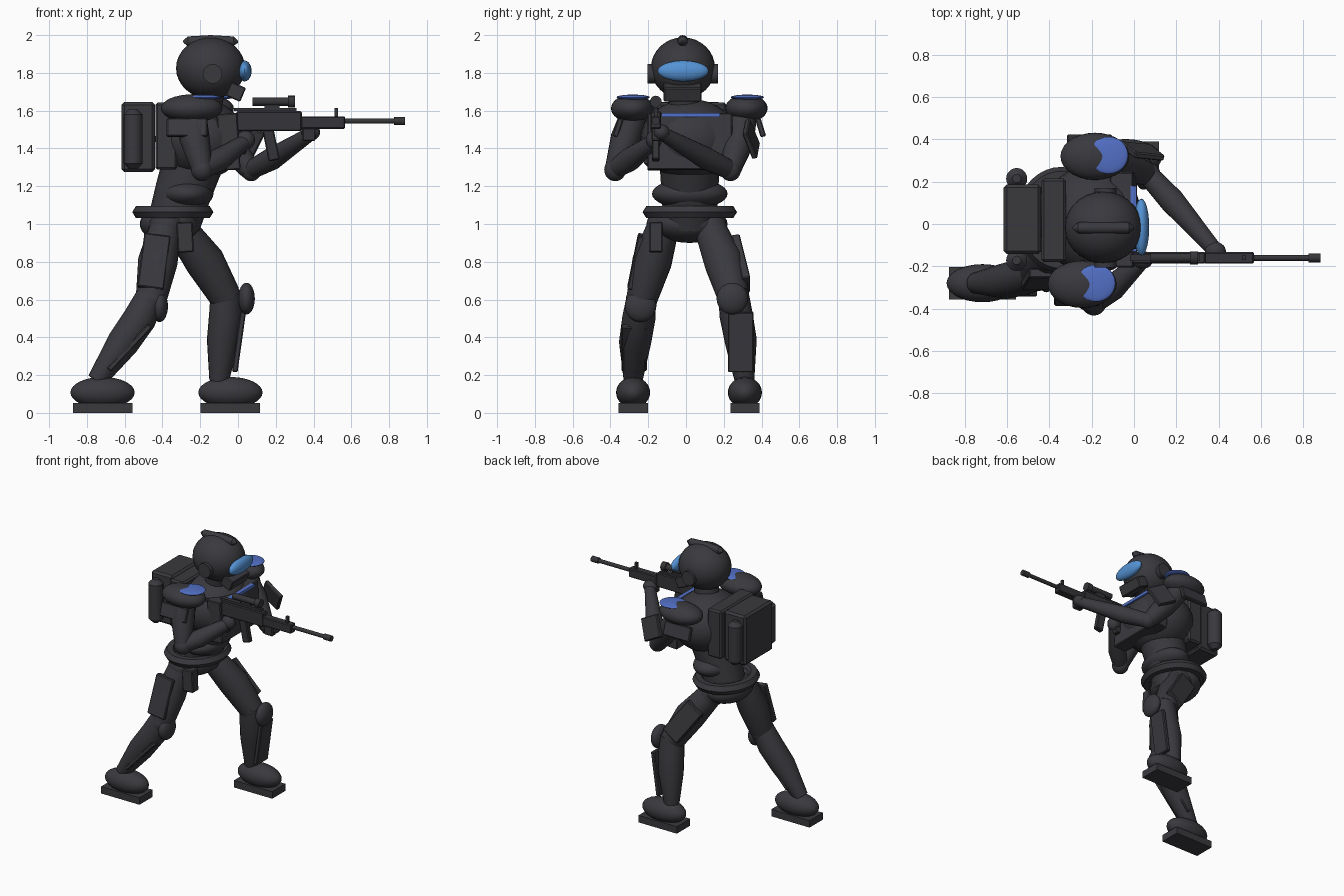
import bpy, bmesh, math
from mathutils import Vector, Matrix, Euler


def material(name, col):
    m = bpy.data.materials.new(name)
    m.diffuse_color = (*col, 1)
    return m


DARK = material("charcoal armour", (0.042, 0.041, 0.048))
GUN = material("gunmetal", (0.036, 0.036, 0.041))
VISOR = material("visor blue", (0.09, 0.29, 0.66))
TRIM = material("trim blue", (0.085, 0.16, 0.56))


def finish(name, bm, mat, smooth=True):
    bmesh.ops.recalc_face_normals(bm, faces=bm.faces)
    me = bpy.data.meshes.new(name)
    bm.to_mesh(me)
    bm.free()
    me.materials.append(mat)
    ob = bpy.data.objects.new(name, me)
    bpy.context.collection.objects.link(ob)
    if smooth:
        bpy.context.view_layer.objects.active = ob
        ob.select_set(True)
        bpy.ops.object.shade_smooth_by_angle(angle=math.radians(35))
        ob.select_set(False)
    return ob


def ball(name, loc, rad, mat=DARK):
    bm = bmesh.new()
    bmesh.ops.create_uvsphere(bm, u_segments=28, v_segments=16, radius=1)
    bm.transform(Matrix.Translation(loc) @ Matrix.Diagonal((*rad, 1)))
    return finish(name, bm, mat)


def box(name, loc, size, rot=(0, 0, 0), mat=DARK, bevel=0.006):
    bm = bmesh.new()
    bmesh.ops.create_cube(bm, size=1)
    bm.transform(Matrix.Diagonal((*size, 1)))
    if bevel:
        bmesh.ops.bevel(bm, geom=bm.edges[:], offset=bevel, segments=1, affect='EDGES')
    bm.transform(Matrix.Translation(loc) @ Euler(rot).to_matrix().to_4x4())
    return finish(name, bm, mat, False)


def limb(name, pts, mat=DARK, n=20):
    """Round tube through (x, y, z, radius) points."""
    bm = bmesh.new()
    P = [Vector(p[:3]) for p in pts]
    rings = []
    for i, p in enumerate(P):
        d = P[min(i + 1, len(P) - 1)] - P[max(i - 1, 0)]
        # fixed reference keeps the rings untwisted
        ref = Vector((0, 1, 0)) if abs(d.normalized().y) < 0.9 else Vector((1, 0, 0))
        u = d.cross(ref).normalized()
        v = d.cross(u).normalized()
        r = pts[i][3]
        rings.append([bm.verts.new(p + r * (u * math.cos(a) + v * math.sin(a)))
                      for a in (2 * math.pi * k / n for k in range(n))])
    for a, b in zip(rings, rings[1:]):
        for k in range(n):
            bm.faces.new((a[k], a[(k + 1) % n], b[(k + 1) % n], b[k]))
    bm.faces.new(rings[0])
    bm.faces.new(rings[-1])
    return finish(name, bm, mat)


def rod(name, a, b, r, mat=GUN):
    return limb(name, [(*a, r), (*b, r)], mat, 16)


# Head
ball("helmet", (-0.145, -0.016, 1.825), (0.183, 0.17, 0.163))
limb("helmet_crest", [(-0.29, -0.018, 1.965, 0.006), (-0.265, -0.018, 1.967, 0.026),
                      (-0.145, -0.018, 1.97, 0.03), (-0.025, -0.018, 1.967, 0.026),
                      (0.0, -0.018, 1.965, 0.006)], n=12)
ball("visor", (0.035, -0.015, 1.81), (0.037, 0.135, 0.055), VISOR)
rod("ear_discs", (-0.135, -0.205, 1.795), (-0.135, 0.17, 1.795), 0.052, DARK)
box("jaw_guard", (-0.012, -0.018, 1.70), (0.085, 0.2, 0.08), (0, 0.4, 0))
rod("neck", (-0.18, 0, 1.56), (-0.15, -0.015, 1.74), 0.085, DARK)

# Torso
ball("chest", (-0.2, 0.02, 1.45), (0.24, 0.26, 0.212))
box("chest_plate", (-0.05, 0.02, 1.435), (0.11, 0.45, 0.3), (0, -0.06, 0))
box("chest_stripe", (-0.002, 0.025, 1.577), (0.028, 0.31, 0.022), mat=TRIM, bevel=0)
limb("abdomen", [(-0.24, 0.02, 1.32, 0.16), (-0.29, 0.02, 1.17, 0.15),
                 (-0.34, 0.02, 1.0, 0.14)])
ball("waist", (-0.27, 0.02, 1.16), (0.14, 0.2, 0.08))
ball("pelvis", (-0.36, 0.02, 1.0), (0.16, 0.2, 0.1))
box("hip_pouch", (-0.28, -0.16, 0.93), (0.085, 0.07, 0.16), (0, -0.05, 0))

# Belt ring with a six-sided section
bm = bmesh.new()
loops = []
for k in range(36):
    a = 2 * math.pi * k / 36
    loops.append([bm.verts.new((-0.345 + (0.175 + 0.04 * math.cos(b)) * math.cos(a),
                                0.02 + (0.21 + 0.04 * math.cos(b)) * math.sin(a),
                                1.063 + 0.037 * math.sin(b)))
                  for b in (2 * math.pi * j / 6 for j in range(6))])
for k in range(36):
    p, q = loops[k], loops[(k + 1) % 36]
    for j in range(6):
        bm.faces.new((p[j], q[j], q[(j + 1) % 6], p[(j + 1) % 6]))
finish("belt_ring", bm, DARK)

# Backpack
box("pack_frame", (-0.38, 0.017, 1.465), (0.115, 0.395, 0.355), bevel=0.012)
box("pack_body", (-0.528, 0.022, 1.46), (0.178, 0.33, 0.37), bevel=0.015)
for y, s in ((0.215, "left"), (-0.172, "right")):
    limb("pack_canister_" + s, [(-0.555, y, 1.29, 0.02), (-0.555, y, 1.32, 0.05),
                                (-0.555, y, 1.58, 0.05), (-0.555, y, 1.61, 0.02)])

# Shoulders
for s, x, y, sg in (("right", -0.245, -0.285, -1), ("left", -0.185, 0.32, 1)):
    ball("pauldron_" + s, (x, y, 1.612), (0.163, 0.112, 0.074))
    ball("pauldron_trim_" + s, (x + 0.065, y + 0.005, 1.671), (0.092, 0.088, 0.014), TRIM)
    box("shoulder_plate_" + s, (x - 0.025, y + sg * 0.075, 1.51), (0.215, 0.03, 0.1),
        (sg * 0.3, 0, 0))

# Arms
limb("upper_arm_right", [(-0.24, -0.27, 1.6, 0.07), (-0.23, -0.32, 1.45, 0.08),
                         (-0.19, -0.375, 1.29, 0.055)])
limb("forearm_right", [(-0.19, -0.375, 1.29, 0.05), (-0.1, -0.3, 1.34, 0.062),
                       (0.03, -0.18, 1.43, 0.04)])
ball("elbow_right", (-0.19, -0.375, 1.287), (0.058, 0.058, 0.06))
ball("hand_right", (0.04, -0.17, 1.445), (0.05, 0.042, 0.05))
limb("upper_arm_left", [(-0.18, 0.31, 1.6, 0.07), (-0.05, 0.28, 1.43, 0.078),
                        (0.065, 0.235, 1.285, 0.055)])
limb("forearm_left", [(0.065, 0.235, 1.285, 0.05), (0.18, 0.11, 1.345, 0.06),
                      (0.38, -0.12, 1.475, 0.037)])
ball("elbow_left", (0.07, 0.235, 1.285), (0.055, 0.055, 0.058))
ball("hand_left", (0.385, -0.13, 1.485), (0.05, 0.045, 0.042))
box("arm_plate_left", (0.04, 0.345, 1.45), (0.16, 0.03, 0.16), (0.3, 0.5, -0.1))

# Legs: hip, knee and ankle points differ, the armour follows each leg
legs = {
    "right": dict(thigh=[(-0.38, -0.12, 0.99, 0.085), (-0.425, -0.18, 0.8, 0.105),
                         (-0.46, -0.235, 0.6, 0.082)],
                  shin=[(-0.46, -0.235, 0.62, 0.078), (-0.52, -0.25, 0.5, 0.088),
                        (-0.61, -0.27, 0.37, 0.085), (-0.75, -0.28, 0.17, 0.05)],
                  pad=(-0.415, -0.24, 0.565), foot=(-0.717, -0.28),
                  tp=((-0.445, -0.26, 0.8), (-0.2, 0.13, 0)),
                  sp=((-0.575, -0.275, 0.345), (0, 0.75, 0))),
    "left": dict(thigh=[(-0.3, 0.13, 0.97, 0.085), (-0.175, 0.2, 0.8, 0.105),
                        (-0.07, 0.25, 0.62, 0.085)],
                 shin=[(-0.065, 0.25, 0.64, 0.08), (-0.065, 0.265, 0.52, 0.088),
                       (-0.08, 0.29, 0.38, 0.085), (-0.1, 0.31, 0.17, 0.052)],
                 pad=(0.045, 0.245, 0.605), foot=(-0.04, 0.312),
                 tp=((-0.18, 0.29, 0.79), (0.2, -0.62, 0)),
                 sp=((0.005, 0.29, 0.375), (0, 0.14, 0))),
}
for s, g in legs.items():
    fx, fy = g["foot"]
    limb("thigh_" + s, g["thigh"])
    limb("shin_" + s, g["shin"])
    ball("hip_joint_" + s, g["thigh"][0][:3], (0.09, 0.09, 0.09))
    ball("knee_joint_" + s, g["thigh"][-1][:3], (0.083, 0.083, 0.083))
    ball("knee_pad_" + s, g["pad"], (0.044, 0.083, 0.084))
    box("thigh_plate_" + s, g["tp"][0], (0.14, 0.045, 0.29), g["tp"][1])
    box("shin_plate_" + s, g["sp"][0], (0.03, 0.135, 0.32), g["sp"][1])
    ball("boot_" + s, (fx, fy, 0.108), (0.17, 0.09, 0.082))
    box("boot_sole_" + s, (fx, fy, 0.026), (0.315, 0.155, 0.052), bevel=0)

# Rifle, pointing along +x
Y = -0.16
box("rifle_stock", (-0.1, Y - 0.005, 1.53), (0.2, 0.045, 0.1), mat=GUN)
box("rifle_receiver", (0.165, Y, 1.545), (0.345, 0.055, 0.105), mat=GUN)
box("rifle_handguard", (0.45, Y, 1.537), (0.235, 0.055, 0.066), mat=GUN)
box("rifle_rail", (0.145, Y, 1.605), (0.33, 0.03, 0.016), mat=GUN, bevel=0)
box("rifle_foregrip", (0.375, Y, 1.475), (0.07, 0.045, 0.07), mat=GUN)
box("rifle_magazine", (0.175, Y, 1.42), (0.06, 0.04, 0.17), (0, -0.2, 0), GUN)
box("rifle_grip", (0.03, Y, 1.44), (0.055, 0.04, 0.14), (0, 0.25, 0), GUN)
rod("rifle_barrel", (0.55, Y, 1.545), (0.84, Y, 1.545), 0.014)
rod("rifle_muzzle", (0.825, Y, 1.545), (0.883, Y, 1.545), 0.021)
box("rifle_front_sight", (0.52, Y, 1.59), (0.018, 0.02, 0.05), mat=GUN, bevel=0)
rod("scope_tube", (0.078, Y, 1.648), (0.28, Y, 1.648), 0.022)
rod("scope_bell", (0.265, Y, 1.648), (0.303, Y, 1.648), 0.031)
box("scope_mount", (0.18, Y, 1.62), (0.08, 0.025, 0.03), mat=GUN, bevel=0)
